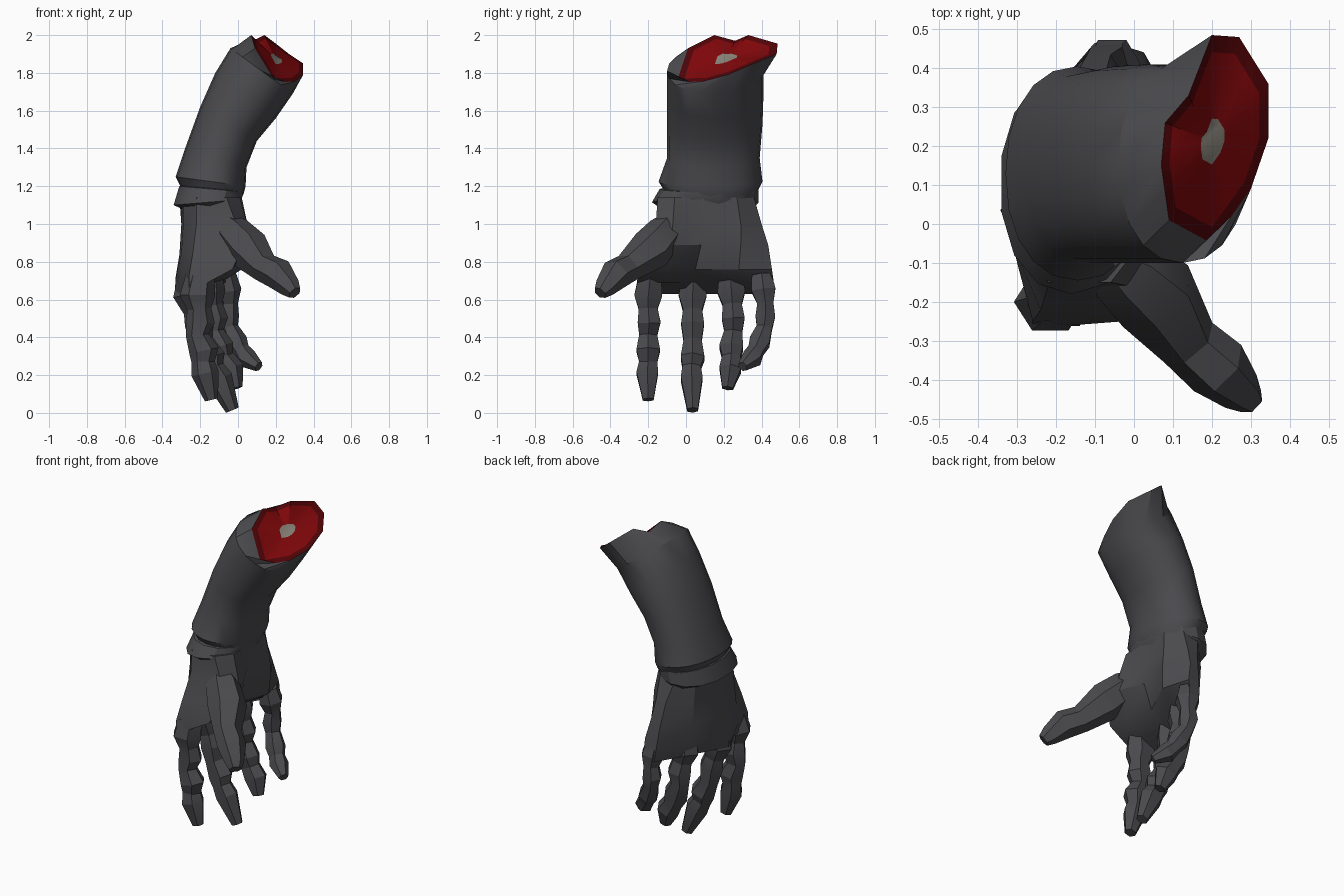
import bpy, bmesh, math
from mathutils import Vector


def material(name, rgb):
    m = bpy.data.materials.new(name)
    m.diffuse_color = (*rgb, 1)
    return m


GREY = material("dark_grey", (0.070, 0.069, 0.076))
RED = material("flesh_red", (0.21, 0.002, 0.003))
DARK_RED = material("skin_red", (0.08, 0.001, 0.002))
BONE = material("bone_grey", (0.25, 0.23, 0.19))


def loft(name, rings, mats=(GREY,), band_mats=None, angle=30):
    """Skin a list of equal-sized rings; band_mats maps band index to material slot."""
    bm = bmesh.new()
    vs = [[bm.verts.new(p) for p in r] for r in rings]
    n = len(rings[0])
    for b in range(len(vs) - 1):
        for i in range(n):
            j = (i + 1) % n
            f = bm.faces.new((vs[b][i], vs[b][j], vs[b + 1][j], vs[b + 1][i]))
            f.material_index = (band_mats or {}).get(b, 0)
    bm.faces.new(vs[0])
    f = bm.faces.new(vs[-1])
    f.material_index = (band_mats or {}).get(len(vs) - 1, 0)
    bmesh.ops.recalc_face_normals(bm, faces=bm.faces)
    me = bpy.data.meshes.new(name)
    bm.to_mesh(me)
    bm.free()
    for m in mats:
        me.materials.append(m)
    ob = bpy.data.objects.new(name, me)
    bpy.context.collection.objects.link(ob)
    bpy.context.view_layer.objects.active = ob
    ob.select_set(True)
    bpy.ops.object.shade_smooth_by_angle(angle=math.radians(angle))
    ob.select_set(False)
    return ob


def arm_ring(xl, zl, xr, zr, y0, y1, n=20):
    """Oval tilted between its left and right edges."""
    pts = []
    for i in range(n):
        a = math.radians(-90 - 360 * i / n)
        c, s = math.cos(a), math.sin(a)
        c = math.copysign(abs(c) ** 0.92, c)
        s = math.copysign(abs(s) ** 0.92, s)
        t = (c + 1) / 2
        pts.append(Vector((xl + (xr - xl) * t, (y0 + y1) / 2 + (y1 - y0) / 2 * s,
                           zl + (zr - zl) * t)))
    return pts


# Forearm, ending in a ragged slanted cut
corners = [Vector(p) for p in (
    (0.20, -0.05, 1.75), (0.09, 0.01, 1.93), (0.07, 0.15, 2.0), (0.08, 0.26, 1.97),
    (0.14, 0.33, 2.0), (0.20, 0.485, 1.955), (0.27, 0.48, 1.90), (0.345, 0.36, 1.85),
    (0.345, 0.22, 1.79), (0.30, 0.09, 1.755))]
cut = []
for i, p in enumerate(corners):
    cut += [p, (p + corners[(i + 1) % len(corners)]) / 2]
mid = Vector((0.20, 0.21, 1.875))


def shrink(s):
    return [mid + (p - mid) * s for p in cut]


forearm = [arm_ring(*r) for r in (
    (-0.27, 1.12, 0.00, 1.10, -0.09, 0.35),
    (-0.30, 1.19, 0.03, 1.16, -0.115, 0.38),
    (-0.33, 1.25, 0.04, 1.20, -0.145, 0.405),
    (-0.28, 1.40, 0.045, 1.30, -0.10, 0.39),
    (-0.20, 1.62, 0.10, 1.44, -0.10, 0.405),
    (-0.12, 1.80, 0.20, 1.56, -0.10, 0.41),
    (-0.04, 1.93, 0.29, 1.69, -0.10, 0.41))]
loft("forearm", forearm + [cut, shrink(0.84), shrink(0.22)],
     (GREY, DARK_RED, RED, BONE), {7: 1, 8: 2, 9: 3})

# Glove cuff
loft("cuff", [arm_ring(*r, n=14) for r in (
    (-0.28, 1.07, 0.0, 1.09, -0.13, 0.35),
    (-0.345, 1.10, 0.025, 1.13, -0.18, 0.385),
    (-0.315, 1.20, 0.03, 1.17, -0.14, 0.385),
    (-0.27, 1.21, 0.0, 1.18, -0.10, 0.35))])

# Palm: five columns across, (dorsal z, palmar z, ys, dorsal xs, palmar xs)
levels = (
    (1.14, 1.14, (-0.15, -0.06, 0.10, 0.27, 0.36), (-0.22, -0.29, -0.31, -0.26, -0.18), (-0.06, 0.01, 0.02, 0.0, -0.07)),
    (1.00, 1.00, (-0.16, -0.07, 0.10, 0.29, 0.40), (-0.22, -0.29, -0.30, -0.26, -0.14), (-0.01, 0.05, 0.0, 0.02, -0.07)),
    (0.84, 0.89, (-0.22, -0.08, 0.08, 0.29, 0.435), (-0.24, -0.30, -0.31, -0.25, -0.12), (0.03, 0.06, -0.01, 0.03, -0.06)),
    (0.72, 0.76, (-0.25, -0.10, 0.05, 0.28, 0.455), (-0.26, -0.30, -0.33, -0.24, -0.11), (-0.03, -0.04, -0.09, 0.02, -0.03)),
    (0.63, 0.69, (-0.26, -0.10, 0.05, 0.27, 0.465), (-0.26, -0.27, -0.335, -0.21, -0.10), (-0.16, -0.15, -0.17, -0.09, -0.03)))
palm = []
for zd, zp, ys, xd, xp in levels:
    palm.append([Vector((x, y, zd)) for x, y in zip(xd, ys)] +
                [Vector((x, y, zp)) for x, y in reversed(list(zip(xp, ys)))])
loft("palm", palm)


def digit(name, path, radii, depth=1.0, sides=6):
    """Angular tube following a path with a radius at each point."""
    pts = [Vector(p) for p in path]
    rings = []
    for i, p in enumerate(pts):
        d = (pts[min(i + 1, len(pts) - 1)] - pts[max(i - 1, 0)]).normalized()
        u = Vector((0, 1, 0))
        u = (u - d * u.dot(d)).normalized()
        v = d.cross(u) * depth
        rings.append([p + (u * math.cos(a) + v * math.sin(a)) * radii[i]
                      for a in (2 * math.pi * (k + 0.5) / sides for k in range(sides))])
    loft(name, rings, angle=22)


# Fingers: knuckle, shaft, joint, shaft, joint, shaft, joint, tip
R = (0.07, 0.085, 0.058, 0.07, 0.055, 0.072, 0.056, 0.066, 0.033)
digit("index_finger", ((-0.20, -0.19, 0.72), (-0.215, -0.20, 0.62), (-0.205, -0.20, 0.55),
      (-0.20, -0.195, 0.48), (-0.215, -0.20, 0.41), (-0.18, -0.20, 0.33), (-0.185, -0.20, 0.27),
      (-0.175, -0.205, 0.21), (-0.14, -0.20, 0.07)), R, 1.1)
digit("middle_finger", ((-0.24, 0.04, 0.72), (-0.25, 0.035, 0.62), (-0.225, 0.035, 0.54),
      (-0.205, 0.035, 0.47), (-0.19, 0.035, 0.38), (-0.145, 0.035, 0.29), (-0.135, 0.03, 0.24),
      (-0.10, 0.03, 0.18), (-0.03, 0.035, 0.015)), R, 1.1)
digit("ring_finger", ((-0.16, 0.235, 0.73), (-0.16, 0.24, 0.64), (-0.145, 0.245, 0.57),
      (-0.13, 0.25, 0.50), (-0.135, 0.25, 0.43), (-0.10, 0.24, 0.345), (-0.08, 0.24, 0.29),
      (-0.04, 0.235, 0.23), (-0.01, 0.22, 0.13)), R, 1.1)
digit("little_finger", ((-0.07, 0.40, 0.73), (-0.055, 0.41, 0.65), (-0.05, 0.42, 0.58),
      (-0.055, 0.42, 0.51), (-0.045, 0.415, 0.45), (-0.01, 0.39, 0.375), (0.015, 0.37, 0.33),
      (0.045, 0.35, 0.29), (0.11, 0.30, 0.245)), [r * 0.86 for r in R])

# Thumb with its broad base
digit("thumb", ((-0.09, -0.07, 1.03), (-0.03, -0.11, 0.955), (0.055, -0.185, 0.865),
      (0.14, -0.305, 0.77), (0.215, -0.37, 0.735), (0.275, -0.43, 0.665), (0.30, -0.455, 0.635)),
      (0.05, 0.10, 0.115, 0.08, 0.085, 0.058, 0.038))
